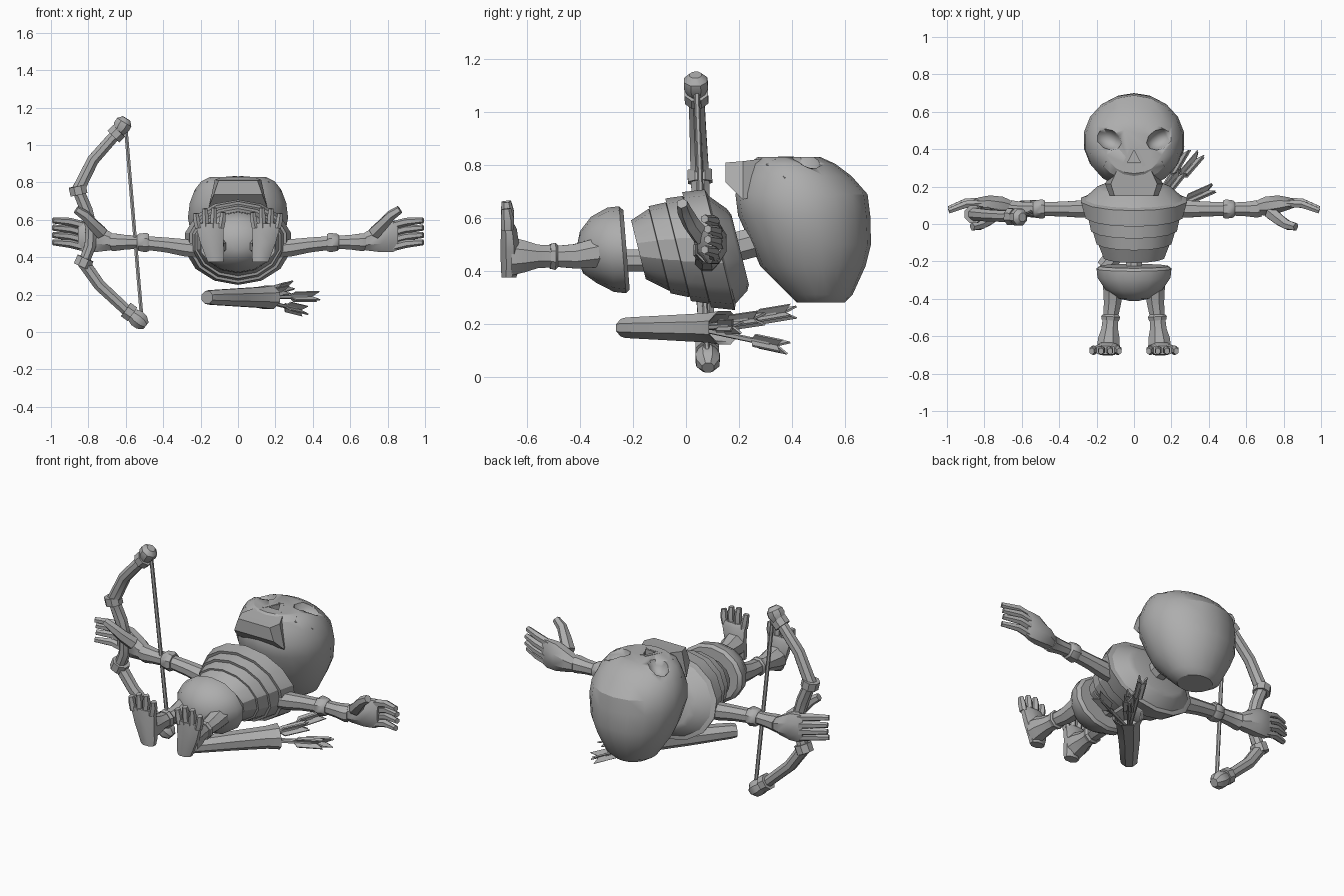
import bpy, bmesh, math
from mathutils import Vector, Matrix

old = bpy.data.objects.get("Cube")
if old:
    bpy.data.objects.remove(old)

bone = bpy.data.materials.new("plain_grey")
bone.use_nodes = True
GREY = (0.42, 0.42, 0.42, 1)
bone.diffuse_color = GREY
bone.node_tree.nodes["Principled BSDF"].inputs["Base Color"].default_value = GREY
X, Y, Z = Vector((1, 0, 0)), Vector((0, 1, 0)), Vector((0, 0, 1))


def finish(name, bm, angle=35):
    bmesh.ops.recalc_face_normals(bm, faces=bm.faces)
    me = bpy.data.meshes.new(name)
    bm.to_mesh(me)
    bm.free()
    me.materials.append(bone)
    ob = bpy.data.objects.new(name, me)
    bpy.context.collection.objects.link(ob)
    bpy.ops.object.select_all(action="DESELECT")
    ob.select_set(True)
    bpy.context.view_layer.objects.active = ob
    bpy.ops.object.shade_smooth_by_angle(angle=math.radians(angle))
    return ob


def loft(name, rings, sides=8, up=Z, axis=None, angle=35, turn=0.5):
    """Skin elliptical rings (x, y, z, side radius, up radius) along a path."""
    bm = bmesh.new()
    pts = [Vector(r[:3]) for r in rings]
    loops = []
    for i, r in enumerate(rings):
        t = axis or pts[min(i + 1, len(pts) - 1)] - pts[max(i - 1, 0)]
        side = t.cross(up).normalized()
        top = side.cross(t).normalized()
        loop = []
        for k in range(sides):
            a = math.tau * (k + turn) / sides
            loop.append(bm.verts.new(pts[i] + side * r[3] * math.cos(a) + top * r[-1] * math.sin(a)))
        loops.append(loop)
    for a, b in zip(loops, loops[1:]):
        for k in range(sides):
            n = (k + 1) % sides
            bm.faces.new((a[k], a[n], b[n], b[k]))
    bm.faces.new(loops[0])
    bm.faces.new(loops[-1])
    return finish(name, bm, angle)


def plate(name, outline, matrix, thick=0.008):
    """Thin flat plate with an outline in its own xy plane."""
    bm = bmesh.new()
    face = bm.faces.new([bm.verts.new((x, y, -thick / 2)) for x, y in outline])
    ext = bmesh.ops.extrude_face_region(bm, geom=[face])
    bmesh.ops.translate(bm, verts=[v for v in ext["geom"] if isinstance(v, bmesh.types.BMVert)], vec=(0, 0, thick))
    bmesh.ops.transform(bm, matrix=matrix, verts=bm.verts)
    return finish(name, bm)


def cut(target, cutter):
    mod = target.modifiers.new("cut", "BOOLEAN")
    mod.operation, mod.object, mod.solver = "DIFFERENCE", cutter, "EXACT"
    bpy.context.view_layer.objects.active = target
    bpy.ops.object.modifier_apply(modifier=mod.name)
    bpy.data.objects.remove(cutter)


# Skull, stacked from the back of the head up to the face
skull = loft("skull", [(0, .51, .28, .10, .09), (0, .51, .31, .15, .12), (0, .48, .42, .215, .20),
                       (0, .473, .50, .25, .227), (0, .447, .61, .272, .25), (0, .437, .69, .262, .25),
                       (0, .42, .76, .235, .205), (0, .40, .805, .20, .165), (0, .39, .83, .15, .12)],
             sides=18, up=Y, axis=Z, angle=30)

# Slanted eye sockets
for s in (-1, 1):
    bm = bmesh.new()
    bmesh.ops.create_uvsphere(bm, u_segments=10, v_segments=6, radius=1)
    m = Matrix.Translation((s * .14, .455, .835)) @ Matrix.Rotation(s * .5, 4, "Z")
    bmesh.ops.transform(bm, matrix=m @ Matrix.Diagonal((.08, .055, .075, 1)), verts=bm.verts)
    cut(skull, finish("socket_cutter", bm))

# Nose hollow with a raised ridge either side
cut(skull, loft("nose_cutter", [(0, .345, .77, .045, .05), (0, .345, .9, .045, .05)],
                sides=3, up=Y, axis=Z, turn=.75))
for s in (-1, 1):
    loft("nose_ridge", [(s * .01, .405, .825, .012), (s * .055, .31, .82, .015)], sides=4)
    loft("cheekbone", [(s * .21, .39, .74, .03), (s * .14, .33, .785, .04), (s * .07, .29, .79, .025)], sides=6)

# Upper jaw wedge
bm = bmesh.new()
rows = [[bm.verts.new(c) for c in ((-w, y, lo), (w, y, lo), (w * .8, y, hi), (-w * .8, y, hi))]
        for y, w, lo, hi in ((.15, .13, .735, .81), (.215, .155, .67, .815), (.33, .09, .70, .83))]
for a, b in zip(rows, rows[1:]):
    for k in range(4):
        n = (k + 1) % 4
        bm.faces.new((a[k], a[n], b[n], b[k]))
bm.faces.new(rows[0])
bm.faces.new(rows[-1])
finish("jaw", bm, 20)

# Rib cage: tilted stepped slabs, each tapering towards the waist
tilt = Vector((0, 1, .25))
ribs = [(.205, .12, .20, .28, .16, .225), (.14, .04, .29, .265, .235, .225), (.05, -.03, .25, .235, .21, .20),
        (-.02, -.10, .225, .205, .185, .17), (-.09, -.18, .195, .165, .16, .115)]
for y0, y1, w0, w1, h0, h1 in ribs:
    loft("rib", [(0, y0, .48, w0 * .85, h0 * .85), (0, y0 - .012, .48, w0, h0), (0, y1, .48, w1, h1)],
         sides=14, axis=tilt, angle=28)
loft("spine", [(0, -.27, .44, .045), (0, -.1, .44, .045)])
loft("neck", [(0, .15, .48, .06), (0, .30, .52, .06)])

# Pelvis bowl
loft("pelvis", [(0, -.225, .48, .185, .15), (0, -.24, .48, .205, .165), (0, -.285, .48, .20, .16),
                (0, -.35, .48, .155, .125), (0, -.395, .47, .09, .08), (0, -.41, .465, .03, .03)],
     sides=14, axis=Vector((0, -1, -.08)))

for s, side in ((1, "left"), (-1, "right")):
    # Arm with elbow and wrist steps
    loft(side + "_upper_arm", [(s * .18, .08, .44, .05), (s * .28, .08, .45, .05), (s * .38, .08, .465, .043),
                               (s * .48, .08, .475, .04)])
    loft(side + "_elbow", [(s * .475, .08, .478, .048), (s * .49, .08, .478, .056), (s * .53, .08, .48, .05),
                           (s * .54, .08, .48, .04)])
    loft(side + "_forearm", [(s * .53, .08, .48, .038), (s * .60, .08, .48, .042), (s * .655, .08, .48, .05),
                             (s * .67, .085, .48, .05)])
    loft(side + "_palm", [(s * .66, .09, .48, .04, .043), (s * .70, .095, .49, .055, .06),
                          (s * .77, .105, .505, .052, .085), (s * .83, .11, .51, .035, .088),
                          (s * .855, .11, .515, .025, .08)], axis=X * s)
    for i in range(4):
        z, c = .452 + .039 * i, .012 * (i in (1, 2))
        loft(side + "_finger", [(s * .82, .11 + c, z, .022), (s * .90, .105 + c, z + .02, .022),
                                (s * .99, .07 + c, z + .028, .016)], sides=6)
    loft(side + "_thumb", [(s * .73, .06, .53, .038), (s * .78, .02, .58, .033), (s * .82, -.005, .625, .028),
                           (s * .865, -.015, .655, .022)], sides=6)

    # Leg with knee step
    loft(side + "_thigh", [(s * .11, -.33, .47, .06), (s * .115, -.42, .455, .05), (s * .125, -.50, .455, .042)])
    loft(side + "_knee", [(s * .125, -.485, .455, .046), (s * .125, -.495, .455, .055), (s * .127, -.515, .455, .05)])
    loft(side + "_shin", [(s * .125, -.50, .455, .045), (s * .13, -.56, .455, .048), (s * .135, -.61, .455, .062, .065),
                          (s * .137, -.66, .455, .065, .078)], axis=-Y)
    # Foot standing upright with fanned toes
    loft(side + "_foot", [(s * .12, -.67, .375, .045, .03), (s * .125, -.665, .41, .055, .038),
                          (s * .14, -.665, .48, .068, .04), (s * .15, -.67, .56, .08, .032),
                          (s * .15, -.675, .58, .076, .025)], up=Y, axis=Z)
    for i in range(4):
        x, tip = .092 + .04 * i, (.64, .665, .66, .635)[i]
        loft(side + "_toe", [(s * x, -.675, .555, .02, .025), (s * (x + .006 * (i - 1.5)), -.675, tip - .04, .02, .025),
                             (s * (x + .009 * (i - 1.5)), -.68, tip, .015, .018)], sides=6, up=Y)

# Bow, held in the right hand
limb = [(-.615, 1.09, .025), (-.66, 1.05, .032), (-.775, .92, .034), (-.855, .76, .038), (-.81, .65, .036),
        (-.785, .56, .033), (-.79, .46, .033), (-.825, .37, .038), (-.74, .25, .034), (-.60, .12, .032), (-.54, .08, .025)]


def bow_y(z):
    return .085 - .043 * z


loft("bow_limb", [(x, bow_y(z), z, r) for x, z, r in limb], up=Y)
for (x0, z0), (x1, z1), r in (((-.85, .735), (-.86, .78), .05), ((-.815, .395), (-.835, .35), .05),
                              ((-.665, 1.045), (-.635, 1.075), .048), ((-.60, .12), (-.565, .095), .048)):
    loft("bow_band", [(x0, bow_y(z0), z0, r), (x1, bow_y(z1), z1, r)], up=Y)
for a, b in (((-.64, 1.07), (-.60, 1.135)), ((-.575, .10), (-.50, .04))):
    p = [(a[0] + (b[0] - a[0]) * t, a[1] + (b[1] - a[1]) * t, r) for t, r in ((0, .035), (.45, .05), (.8, .047), (1.1, .025))]
    loft("bow_tip", [(x, bow_y(z), z, r) for x, z, r in p], up=Y)
loft("bow_string", [(-.60, .04, 1.09, .011), (-.515, .08, .08, .011)], sides=6, up=Y)

# Quiver slung diagonally behind the back, open at the top
loft("quiver", [(-.165, -.235, .185, .045, .036), (-.145, -.215, .185, .05, .042), (.0, -.04, .185, .062, .052),
                (.12, .095, .185, .07, .06), (.165, .145, .185, .09, .068), (.155, .135, .185, .075, .055),
                (.08, .05, .185, .06, .045)], sides=8, axis=Vector((.7, .72, 0)))

# Arrows with notched crossed fletching
root = Vector((.06, .03, .185))
vane = [(-.15, 0), (-.12, .032), (.02, .032), (-.02, 0), (.02, -.032), (-.12, -.032)]
for tip in ((.27, .39, .245), (.345, .36, .115), (.41, .185, .19), (.25, .27, .22)):
    tip = Vector(tip)
    loft("arrow_shaft", [(*root, .011), (*(tip - (tip - root) * .12), .011)], sides=5)
    frame = (tip - root).to_track_quat("X", "Z").to_matrix().to_4x4()
    for turn in (.6, .6 + math.pi / 2):
        plate("arrow_fletching", vane, Matrix.Translation(tip) @ frame @ Matrix.Rotation(turn, 4, "X"))
